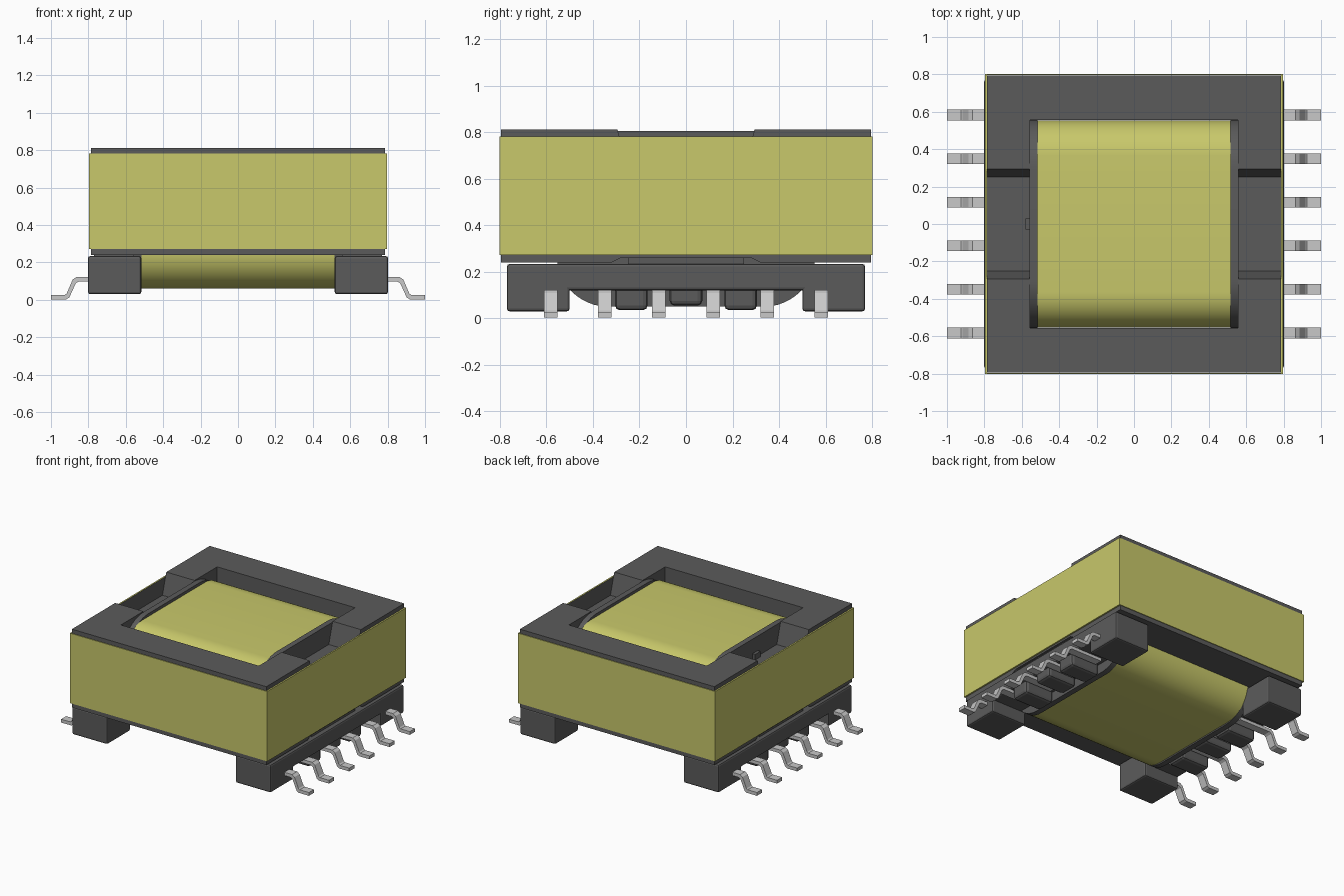
import bpy, bmesh, math
from mathutils import Vector

if "Cube" in bpy.data.objects:
    bpy.data.objects.remove(bpy.data.objects["Cube"])


def material(name, rgb, rough=0.6):
    m = bpy.data.materials.new(name)
    m.use_nodes = True
    m.diffuse_color = (*rgb, 1)
    b = m.node_tree.nodes["Principled BSDF"]
    b.inputs["Base Color"].default_value = (*rgb, 1)
    b.inputs["Roughness"].default_value = rough
    return m


YELLOW = material("yellow tape", (0.58, 0.58, 0.145))
DARK = material("dark grey", (0.105, 0.105, 0.105))
METAL = material("tin grey", (0.58, 0.58, 0.58))


def finish(bm, name, mats, bevel=0, smooth=False):
    bmesh.ops.recalc_face_normals(bm, faces=bm.faces[:])
    me = bpy.data.meshes.new(name)
    bm.to_mesh(me)
    bm.free()
    ob = bpy.data.objects.new(name, me)
    bpy.context.collection.objects.link(ob)
    for m in mats:
        me.materials.append(m)
    if bevel:
        mod = ob.modifiers.new("Bevel", "BEVEL")
        mod.width, mod.segments = bevel, 2
    if smooth:
        bpy.ops.object.select_all(action="DESELECT")
        ob.select_set(True)
        bpy.context.view_layer.objects.active = ob
        bpy.ops.object.shade_smooth_by_angle(angle=math.radians(35))
    return ob


def box(name, x, y, z, mat=DARK, bevel=0):
    bm = bmesh.new()
    bmesh.ops.create_cube(bm, size=1)
    for v in bm.verts:
        v.co = Vector([(r[0] + r[1]) / 2 + c * (r[1] - r[0])
                       for r, c in zip((x, y, z), v.co)])
    return finish(bm, name, [mat], bevel)


def prism(name, pts, lo, hi, mat, axis="x", smooth=False):
    """Extrude a closed profile: (y, z) along x, or (x, z) along y."""
    bm = bmesh.new()
    place = (lambda a, b: (lo, a, b)) if axis == "x" else (lambda a, b: (a, lo, b))
    f = bm.faces.new([bm.verts.new(place(a, b)) for a, b in pts])
    g = bmesh.ops.extrude_face_region(bm, geom=[f])
    step = Vector((hi - lo, 0, 0)) if axis == "x" else Vector((0, hi - lo, 0))
    bmesh.ops.translate(bm, vec=step,
                        verts=[v for v in g["geom"] if isinstance(v, bmesh.types.BMVert)])
    return finish(bm, name, [mat], 0, smooth)


def rounded(w, z0, z1, rb, rt, n=12):
    """Rounded rectangle profile with separate bottom and top radii."""
    pts = []
    for cy, cz, r, a0 in ((w - rt, z1 - rt, rt, 0), (-w + rt, z1 - rt, rt, 90),
                          (-w + rb, z0 + rb, rb, 180), (w - rb, z0 + rb, rb, 270)):
        for i in range(n + 1):
            a = math.radians(a0 + 90 * i / n)
            pts.append((cy + r * math.cos(a), cz + r * math.sin(a)))
    return pts


# Core: two full-height end bars joined by side legs with a sloped recess
for side, s in (("front", -1), ("back", 1)):
    box(f"core_{side}_bar", (-0.785, 0.785), sorted((s * 0.555, s * 0.795)), (0.24, 0.812))
leg = [(-0.555, 0.24), (-0.32, 0.24), (-0.28, 0.26), (0.28, 0.26), (0.32, 0.24),
       (0.555, 0.24), (0.555, 0.812), (0.295, 0.812), (0.25, 0.66),
       (-0.25, 0.66), (-0.295, 0.812), (-0.555, 0.812)]
prism("core_right_leg", leg, -0.785, -0.557, DARK)
prism("core_left_leg", leg, 0.557, 0.785, DARK)

# Tape band around the core, dark on the inside
bm = bmesh.new()
rings = [[bm.verts.new((sx * w, sy * d, z)) for sx, sy in ((-1, -1), (1, -1), (1, 1), (-1, 1))]
         for w, d, z in ((0.797, 0.801, 0.272), (0.797, 0.801, 0.782),
                         (0.786, 0.796, 0.782), (0.786, 0.796, 0.272))]
for k in range(4):
    for i in range(4):
        j = (i + 1) % 4
        a, b = rings[k], rings[(k + 1) % 4]
        face = bm.faces.new((a[i], a[j], b[j], b[i]))
        face.material_index = 1 if k == 2 else 0
finish(bm, "tape_band", [YELLOW, DARK])

# Winding and the bobbin cheeks that hold it
prism("winding", rounded(0.554, 0.06, 0.785, 0.2, 0.19), -0.517, 0.517, YELLOW, smooth=True)
for side, s in (("right", -1), ("left", 1)):
    lo, hi = sorted((s * 0.517, s * 0.558))
    prism(f"bobbin_{side}_cheek", rounded(0.555, 0.05, 0.806, 0.22, 0.262),
          lo, hi, DARK, smooth=True)
box("bobbin_peg", (-0.58, -0.55), (-0.03, 0.03), (0.65, 0.70))

# Bobbin rails, corner feet, teeth and pins on each side
pin_path = [(0.60, 0.11), (0.862, 0.11), (0.915, 0.016), (1.0, 0.016)]
t = 0.012
PIN_PROFILE = [(0.60, 0.098), (0.852, 0.098), (0.868, 0.088), (0.902, 0.012), (0.918, 0.003),
               (1.0, 0.003), (1.0, 0.027), (0.926, 0.027), (0.916, 0.034),
               (0.884, 0.108), (0.864, 0.122), (0.60, 0.122)]
for side, s in (("right", -1), ("left", 1)):
    def xr(a, b):
        return sorted((s * a, s * b))
    box(f"bobbin_{side}_rail", xr(0.517, 0.802), (-0.77, 0.77), (0.12, 0.234), DARK, 0.012)
    box(f"bobbin_{side}_pad", xr(0.53, 0.77), (-0.25, 0.25), (0.22, 0.262))
    for end, e in (("front", -1), ("back", 1)):
        box(f"bobbin_{side}_{end}_foot", xr(0.517, 0.802),
            sorted((e * 0.5, e * 0.77)), (0.03, 0.2), DARK, 0.012)
    for i, y in enumerate((-0.235, 0, 0.235)):
        box(f"bobbin_{side}_tooth_{i + 1}", xr(0.56, 0.79),
            (y - 0.07, y + 0.07), (0.035 if i != 1 else 0.055, 0.18), DARK, 0.02)
    for i in range(6):
        y = -0.582 + i * 0.2328
        prism(f"{side}_pin_{i + 1}", [(s * a, b) for a, b in PIN_PROFILE],
              y - 0.029, y + 0.029, METAL, axis="y")
